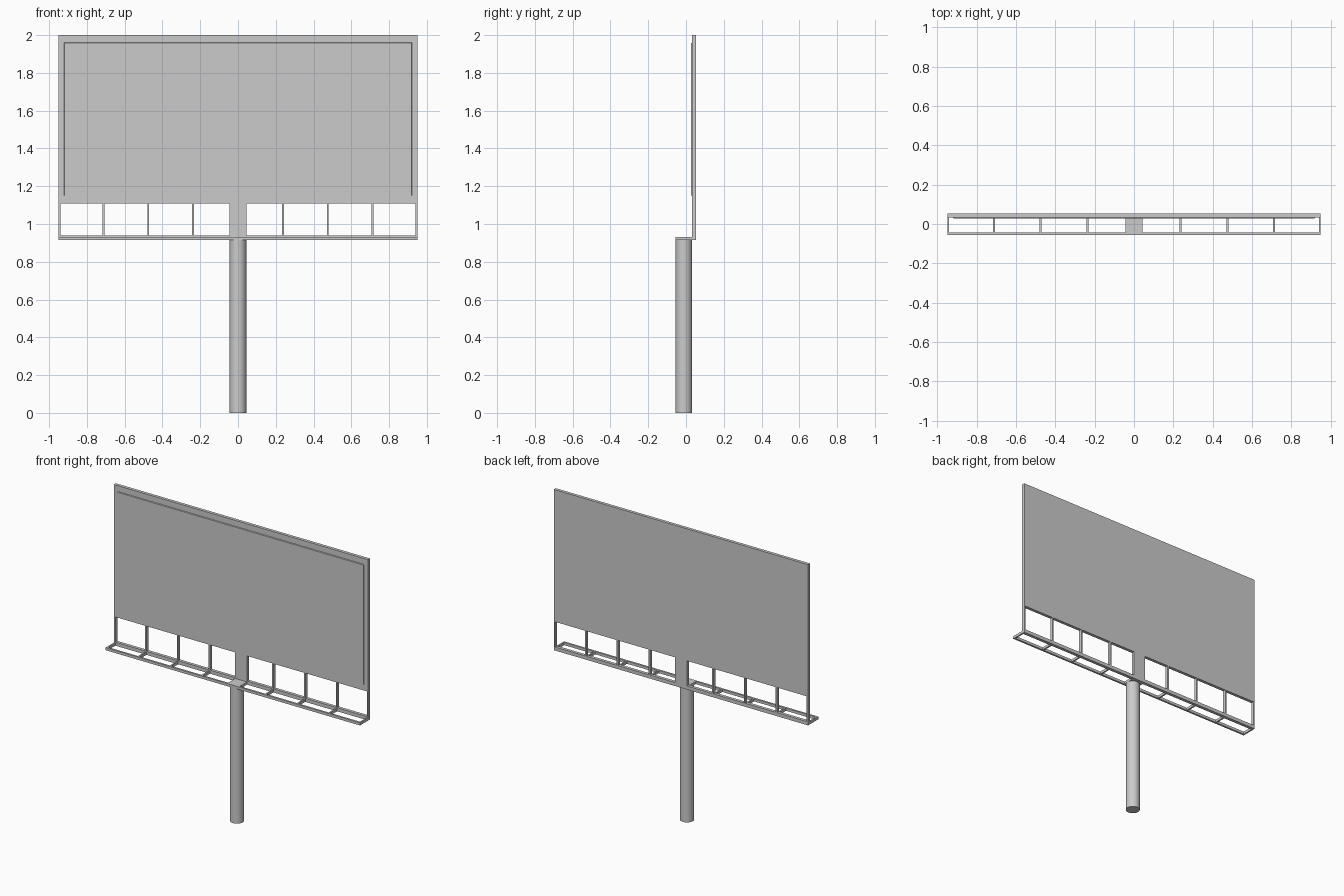
import bpy

cube = bpy.data.objects.get("Cube")
if cube:
    bpy.data.objects.remove(cube, do_unlink=True)

# Single painted metal colour
grey = bpy.data.materials.new("grey_metal")
grey.use_nodes = True
color = (0.6, 0.6, 0.6, 1)
grey.diffuse_color = color
grey.node_tree.nodes["Principled BSDF"].inputs["Base Color"].default_value = color


def box(name, x, y, z):
    """Box from (min, max) ranges on each axis."""
    ranges = (x, y, z)
    bpy.ops.mesh.primitive_cube_add(size=1, location=[(a + b) / 2 for a, b in ranges])
    ob = bpy.context.object
    ob.name = name
    for v in ob.data.vertices:
        v.co = [c * (b - a) for c, (a, b) in zip(v.co, ranges)]
    ob.data.materials.append(grey)
    return ob


HALF = 0.95            # half width of the board
BAR = 0.01             # bar width
POLE = 0.044           # pole radius
FRONT, BACK = -0.055, 0.054
BOARD = 0.033          # front of the board frame
BASE, DECK, BOTTOM = 0.914, 0.932, 1.108

# Pole
bpy.ops.mesh.primitive_cylinder_add(vertices=24, radius=POLE, depth=BASE,
                                    location=(0, FRONT + POLE, BASE / 2))
pole = bpy.context.object
pole.name = "pole"
pole.data.materials.append(grey)
bpy.ops.object.shade_smooth_by_angle()

# Board with its raised, bevel-edged display face
box("board", (-HALF, HALF), (BOARD, BACK), (BOTTOM, 2))
screen = box("display_face", (-HALF + 0.03, HALF - 0.03), (0.027, BOARD), (1.15, 1.96))
for v in screen.data.vertices:
    if v.co.y < 0:
        v.co.x *= 0.998
        v.co.z *= 0.995

# Lower rails and the central plates above the pole
box("back_rail", (-HALF, HALF), (BOARD, BACK), (BASE, DECK + 0.006))
box("front_rail", (-HALF, HALF), (FRONT, FRONT + 0.013), (BASE, DECK))
box("center_upright", (-POLE, POLE), (BOARD, BACK), (DECK, BOTTOM))
box("center_deck", (-POLE, POLE), (FRONT + 0.013, BOARD), (BASE, DECK))

# Uprights and walkway crossbars, mirrored left and right
for side, sign in (("left", 1), ("right", -1)):
    for i in range(1, 5):
        x = sign * (HALF * i / 4 - (BAR / 2 if i == 4 else 0))
        span = (x - BAR / 2, x + BAR / 2)
        box(f"upright_{side}_{i}", span, (BOARD, BACK), (DECK, BOTTOM))
        box(f"crossbar_{side}_{i}", span, (FRONT + 0.01, BOARD), (BASE, DECK))
